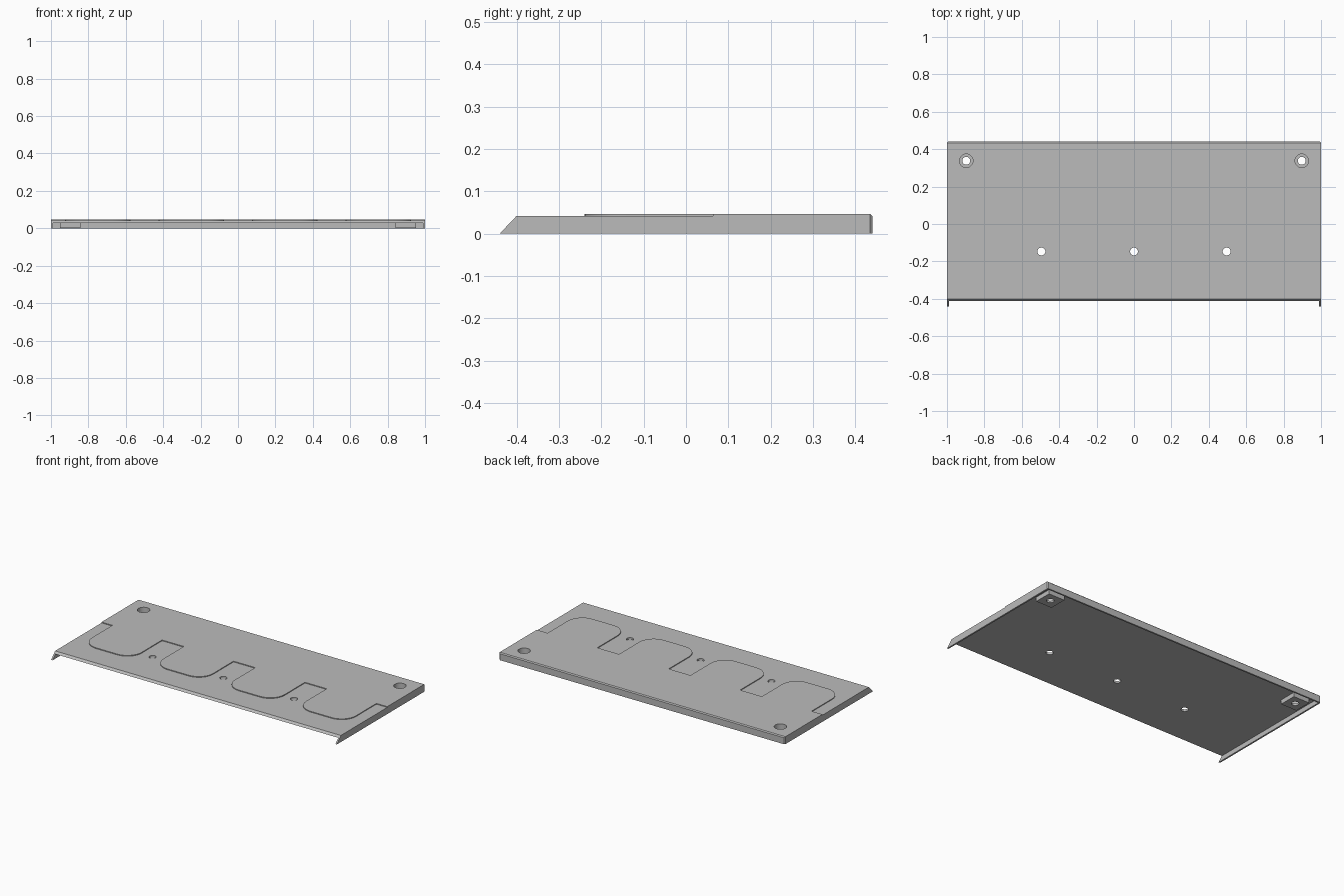
import bpy, bmesh, math
from mathutils import Matrix, Vector

if "Cube" in bpy.data.objects:
    bpy.data.objects.remove(bpy.data.objects["Cube"])

grey = bpy.data.materials.new("plain grey")
grey.use_nodes = True
colour = (0.5, 0.5, 0.5, 1)
grey.diffuse_color = colour
grey.node_tree.nodes["Principled BSDF"].inputs["Base Color"].default_value = colour

TOP, POCKET, CEILING = 0.047, 0.042, 0.029
HALF_X, HALF_Y, WALL = 1.0, 0.44, 0.01


def finish(name, bm):
    bmesh.ops.recalc_face_normals(bm, faces=bm.faces)
    mesh = bpy.data.meshes.new(name)
    bm.to_mesh(mesh)
    bm.free()
    mesh.materials.append(grey)
    ob = bpy.data.objects.new(name, mesh)
    bpy.context.collection.objects.link(ob)
    return ob


def extruded(points, offset):
    bm = bmesh.new()
    face = bm.faces.new([bm.verts.new(p) for p in points])
    new = bmesh.ops.extrude_face_region(bm, geom=[face])["geom"]
    bmesh.ops.translate(bm, vec=offset, verts=[v for v in new if isinstance(v, bmesh.types.BMVert)])
    return bm


def box(name, x0, x1, y0, y1, z0, z1):
    corners = [(x0, y0, z0), (x1, y0, z0), (x1, y1, z0), (x0, y1, z0)]
    return finish(name, extruded(corners, (0, 0, z1 - z0)))


def cylinder(name, x, y, radius, z0, z1):
    bm = bmesh.new()
    bmesh.ops.create_cone(bm, cap_ends=True, segments=32, radius1=radius, radius2=radius,
                          depth=z1 - z0, matrix=Matrix.Translation((x, y, (z0 + z1) / 2)))
    return finish(name, bm)


def combine(target, tool, operation="DIFFERENCE"):
    mod = target.modifiers.new(tool.name, "BOOLEAN")
    mod.operation, mod.solver, mod.object = operation, "EXACT", tool
    bpy.context.view_layer.objects.active = target
    bpy.ops.object.modifier_apply(modifier=mod.name)
    bpy.data.objects.remove(tool)


# Plate body: sloped front edge, chamfered back edges
profile = [(-HALF_Y, 0), (HALF_Y, 0), (HALF_Y, TOP), (-HALF_Y + TOP * 0.95, TOP)]
bm = extruded([(-HALF_X, y, z) for y, z in profile], (2 * HALF_X, 0, 0))
back = [e for e in bm.edges if all(v.co.y > 0.4 for v in e.verts)
        and any(v.co.z > 0.01 for v in e.verts)]
bmesh.ops.bevel(bm, geom=back, offset=0.006, segments=1, affect="EDGES")
plate = finish("tray_plate", bm)

# Hollow underside, open at the front
combine(plate, box("underside_cavity", -HALF_X + WALL, HALF_X - WALL, -0.6, HALF_Y - WALL,
                   -0.1, CEILING))

# Shallow pocket in front, leaving four raised round-cornered tongues
POCKET_Y, TONGUE_Y, HALF_W, RADIUS = 0.064, -0.24, 0.174, 0.1
outline = [(-1.1, -0.6), (-1.1, POCKET_Y)]
for cx in (-0.75, -0.25, 0.25, 0.75):
    outline.append((cx - HALF_W, POCKET_Y))
    for side, start in ((-1, 180), (1, 270)):
        for i in range(9):
            a = math.radians(start + i * 90 / 8)
            outline.append((cx + side * (HALF_W - RADIUS) + RADIUS * math.cos(a),
                            TONGUE_Y + RADIUS + RADIUS * math.sin(a)))
    outline.append((cx + HALF_W, POCKET_Y))
outline += [(1.1, POCKET_Y), (1.1, -0.6)]
combine(plate, finish("pocket_cutter", extruded([(x, y, POCKET) for x, y in outline], (0, 0, 0.1))))

# Corner bosses with counterbored screw holes
BOSS_X, BOSS_Y, BOSS_HALF = 0.897, 0.338, 0.056
for side in (-1, 1):
    x = side * BOSS_X
    combine(plate, box("screw_boss", x - BOSS_HALF, x + BOSS_HALF, BOSS_Y - BOSS_HALF,
                       BOSS_Y + BOSS_HALF, 0.002, CEILING + 0.006), "UNION")
    combine(plate, cylinder("counterbore", x, BOSS_Y, 0.036, 0.014, 0.1))
    combine(plate, cylinder("screw_hole", x, BOSS_Y, 0.021, -0.1, 0.1))

# Three through holes between the tongues
for x in (-0.495, 0, 0.495):
    combine(plate, cylinder("front_hole", x, -0.147, 0.021, -0.1, 0.1))

# Smooth round walls, sharp edges elsewhere
bpy.ops.object.select_all(action="DESELECT")
plate.select_set(True)
bpy.context.view_layer.objects.active = plate
bpy.ops.object.shade_smooth_by_angle(angle=math.radians(30))
